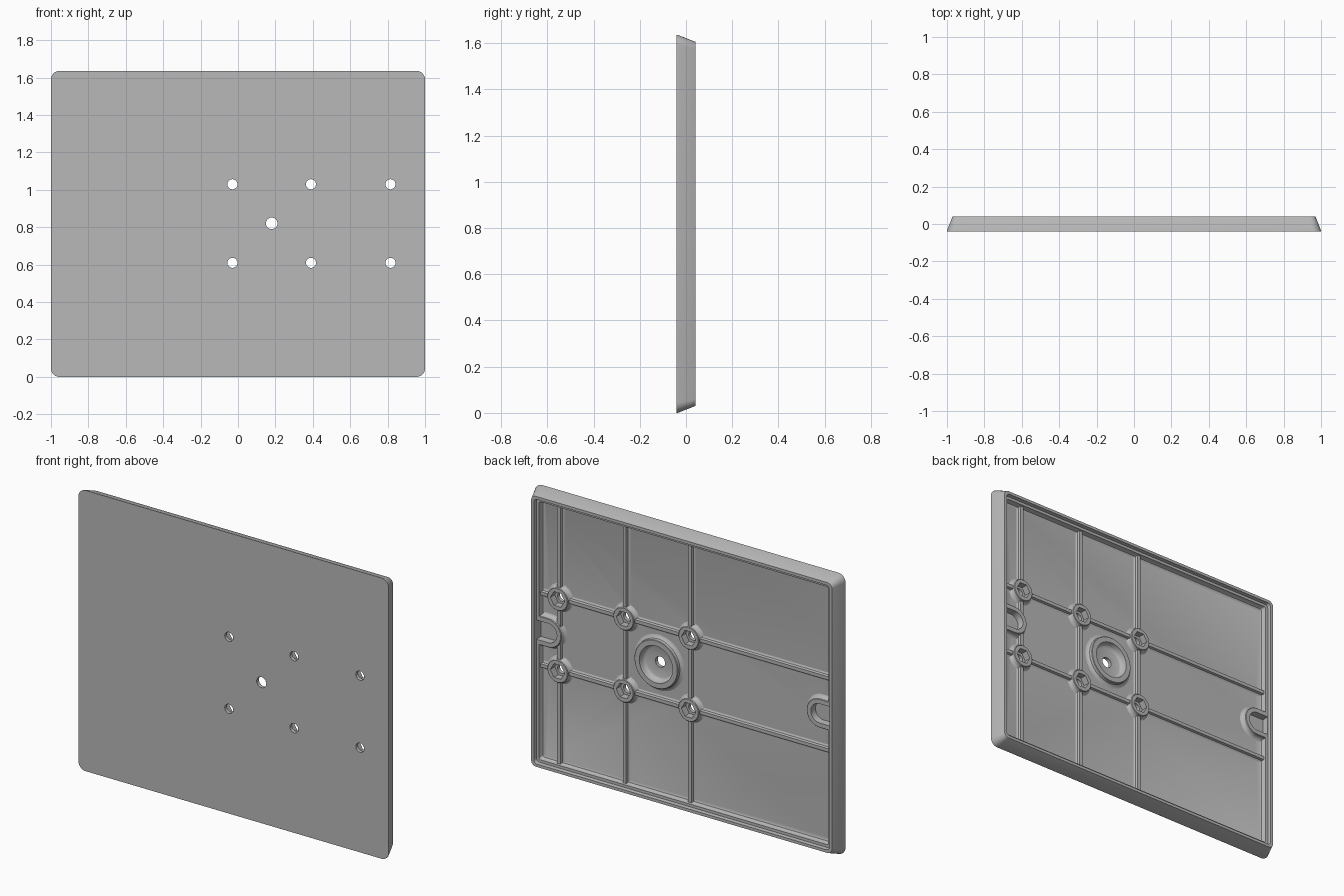
import bpy
import bmesh
from math import sin, cos, pi, radians

if "Cube" in bpy.data.objects:
    bpy.data.objects.remove(bpy.data.objects["Cube"])

W, H = 2.0, 1.636
MID = H / 2
FRONT, BACK = -0.041, 0.041
FLOOR, TOP = -0.01, 0.02
POCKET = -0.02
COLUMNS = (-0.03, 0.39, 0.815)
ROWS = (0.61, 1.03)
DISH = (0.18, MID + 0.003)
SLOT_X = 0.875

grey = bpy.data.materials.new("plain grey")
grey.use_nodes = True
grey.diffuse_color = (0.48, 0.48, 0.48, 1)
grey.node_tree.nodes["Principled BSDF"].inputs["Base Color"].default_value = grey.diffuse_color


def loft(bm, rings):
    """Skin a stack of closed rings and cap both ends."""
    loops = [[bm.verts.new(p) for p in ring] for ring in rings]
    n = len(loops[0])
    for a, b in zip(loops, loops[1:]):
        for i in range(n):
            j = (i + 1) % n
            bm.faces.new((a[i], a[j], b[j], b[i]))
    bm.faces.new(loops[0])
    bm.faces.new(loops[-1])


def build(name, stacks):
    bm = bmesh.new()
    for rings in stacks:
        loft(bm, rings)
    bmesh.ops.recalc_face_normals(bm, faces=bm.faces)
    mesh = bpy.data.meshes.new(name)
    bm.to_mesh(mesh)
    bm.free()
    mesh.materials.append(grey)
    ob = bpy.data.objects.new(name, mesh)
    bpy.context.collection.objects.link(ob)
    return ob


def rounded_rect(inset, y, seg=6):
    r = max(0.045 - inset * 0.5, 0.012)
    hx, hz = W / 2 - inset - r, MID - inset - r
    pts = []
    for k, (sx, sz) in enumerate(((1, 1), (-1, 1), (-1, -1), (1, -1))):
        for i in range(seg + 1):
            a = (k + i / seg) * pi / 2
            pts.append((sx * hx + r * cos(a), y, MID + sz * hz + r * sin(a)))
    return pts


def circle(x, z, r, y, n=40):
    return [(x + r * cos(2 * pi * i / n), y, z + r * sin(2 * pi * i / n)) for i in range(n)]


def half_slot(side, r, end, y, n=20):
    """Round end facing the middle, square end at the side wall."""
    pts = [(side * (SLOT_X - r * sin(pi * i / n)), y, MID + r * cos(pi * i / n))
           for i in range(n + 1)]
    return pts + [(side * end, y, MID - r), (side * end, y, MID + r)]


def boss_profile(r, flare):
    """Radius and depth pairs for a raised pad with a filleted foot."""
    return ((r + flare, FLOOR - 0.004), (r + flare, FLOOR), (r + flare * 0.45, FLOOR + 0.004),
            (r + flare * 0.1, FLOOR + 0.012), (r, TOP - 0.003), (r - 0.003, TOP))


# Tray: sloped sides, thin lip, inner ledge and recessed floor
tray_profile = ((0, FRONT), (0, FRONT + 0.005), (0.03, BACK), (0.047, BACK), (0.05, TOP),
                (0.066, TOP), (0.069, 0.002), (0.073, -0.006), (0.082, FLOOR))
tray = build("tray_panel", [[rounded_rect(i, y) for i, y in tray_profile]])

# Stiffening ribs
rib_section = ((-0.024, FLOOR - 0.003), (-0.024, FLOOR), (-0.014, FLOOR + 0.005), (-0.01, 0.008),
               (0.01, 0.008), (0.014, FLOOR + 0.005), (0.024, FLOOR), (0.024, FLOOR - 0.003))
upright_ribs = build("upright_ribs", [
    [[(x + o, y, z) for o, y in rib_section] for z in (0.068, H - 0.068)] for x in COLUMNS])
cross_ribs = build("cross_ribs", [
    [[(x, y, z + o) for o, y in rib_section] for x in (-0.932, 0.932)] for z in ROWS])

# Raised pads around the pockets
spots = [(x, z) for x in COLUMNS for z in ROWS]
nut_bosses = build("nut_bosses", [
    [circle(x, z, r, y) for r, y in boss_profile(0.066, 0.016)] for x, z in spots])
centre_boss = build("centre_boss", [
    [circle(*DISH, r, y, 64) for r, y in boss_profile(0.14, 0.022)]])
slot_bosses = build("slot_bosses", [
    [half_slot(s, r, 0.94, y) for r, y in boss_profile(0.084, 0.016)] for s in (-1, 1)])

# Cutters: hexagonal, round and slotted pockets, then the through bores
pockets = build("pocket_cutter",
    [[circle(x, z, 0.046, y, 6) for y in (POCKET, 0.06)] for x, z in spots]
    + [[circle(*DISH, r, y, 64) for r, y in
        ((0.088, POCKET), (0.098, POCKET + 0.004), (0.104, POCKET + 0.012), (0.112, 0.06))]]
    + [[half_slot(s, r, 0.949, y) for r, y in ((0.054, POCKET), (0.058, 0.06))] for s in (-1, 1)])
bores = build("bore_cutter",
    [[circle(x, z, 0.027, y, 32) for y in (-0.08, 0.08)] for x, z in spots]
    + [[circle(*DISH, 0.031, y, 32) for y in (-0.08, 0.08)]])

for ob in (tray, upright_ribs, cross_ribs, nut_bosses, centre_boss, slot_bosses):
    bpy.ops.object.select_all(action='DESELECT')
    ob.select_set(True)
    bpy.context.view_layer.objects.active = ob
    for cutter in (pockets, bores):
        mod = ob.modifiers.new("cut", 'BOOLEAN')
        mod.operation = 'DIFFERENCE'
        mod.solver = 'EXACT'
        mod.object = cutter
        bpy.ops.object.modifier_apply(modifier=mod.name)
    bpy.ops.object.shade_smooth_by_angle(angle=radians(32))

for cutter in (pockets, bores):
    bpy.data.objects.remove(cutter)
